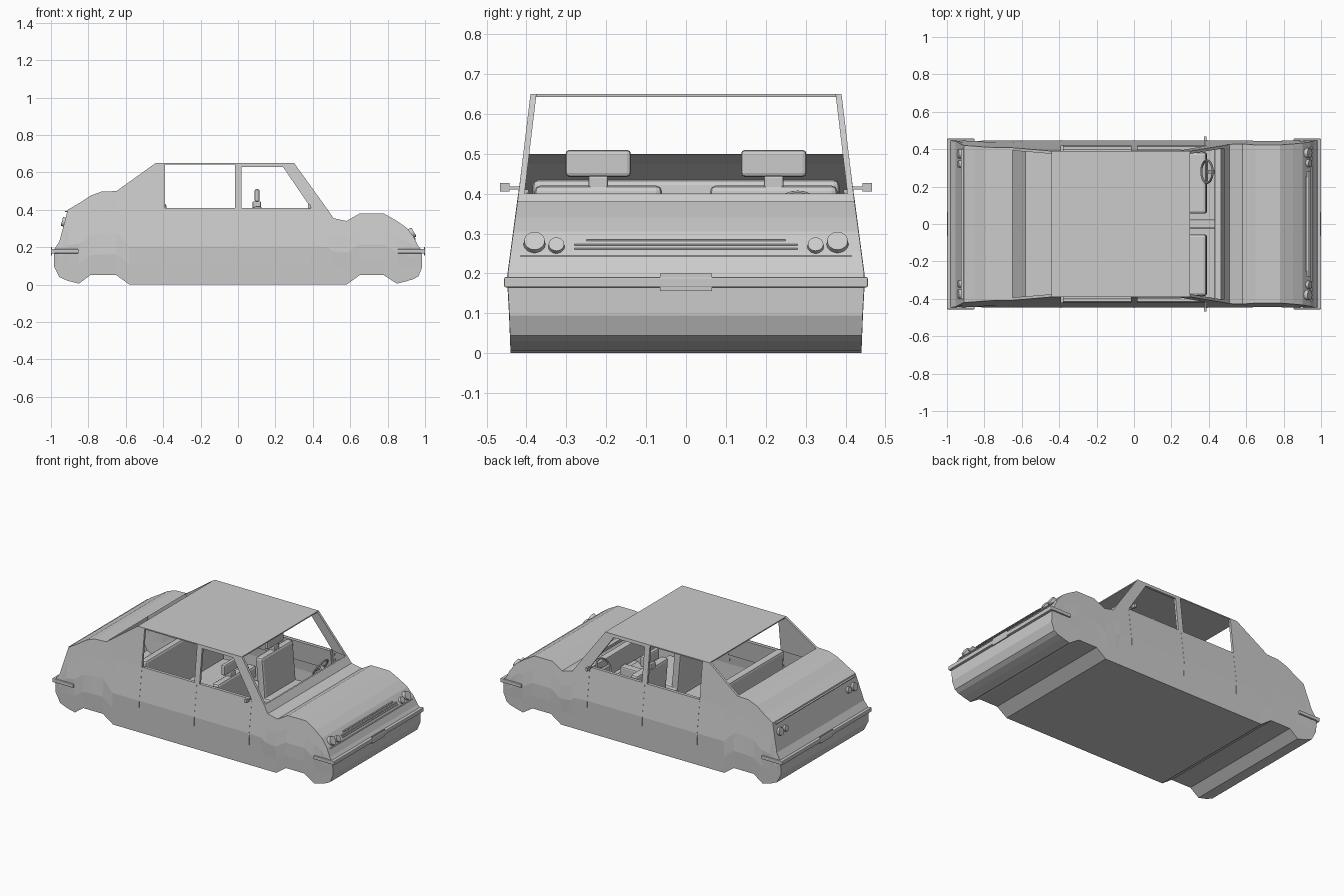
import bpy, bmesh
from math import radians, pi
from mathutils import Matrix

if "Cube" in bpy.data.objects:
    bpy.data.objects.remove(bpy.data.objects["Cube"])

# half-width of the body at a given height
WIDTH = [(0, .44), (.10, .443), (.19, .448), (.28, .436), (.40, .42), (.65, .39)]


def w(z):
    for (z0, y0), (z1, y1) in zip(WIDTH, WIDTH[1:]):
        if z <= z1:
            return y0 + (y1 - y0) * (z - z0) / (z1 - z0)
    return WIDTH[-1][1]


def finish(name, bm):
    bmesh.ops.recalc_face_normals(bm, faces=bm.faces)
    me = bpy.data.meshes.new(name)
    bm.to_mesh(me)
    bm.free()
    ob = bpy.data.objects.new(name, me)
    bpy.context.collection.objects.link(ob)
    return ob


def box(name, loc, size, tilt=0, bevel=0):
    bm = bmesh.new()
    bmesh.ops.create_cube(bm, size=1, matrix=Matrix.Translation(loc)
                          @ Matrix.Rotation(radians(tilt), 4, 'Y') @ Matrix.Diagonal((*size, 1)))
    ob = finish(name, bm)
    if bevel:
        m = ob.modifiers.new("bevel", 'BEVEL')
        m.width, m.segments = bevel, 2
    return ob


def disc(name, loc, r, depth, tilt):
    bm = bmesh.new()
    bmesh.ops.create_cone(bm, cap_ends=True, segments=24, radius1=r, radius2=r * .92, depth=depth,
                          matrix=Matrix.Translation(loc) @ Matrix.Rotation(radians(tilt), 4, 'Y'))
    return finish(name, bm)


def side_panel(name, pts, out=0.0, thick=.015):
    """x/z outline laid on both body sides, thickened inwards"""
    bm = bmesh.new()
    for s in (-1, 1):
        outer = [bm.verts.new((x, s * (w(z) + out), z)) for x, z in pts]
        inner = [bm.verts.new((x, s * (w(z) + out - thick), z)) for x, z in pts]
        bm.faces.new(outer)
        bm.faces.new(inner)
        for i in range(len(pts)):
            j = (i + 1) % len(pts)
            bm.faces.new((outer[i], outer[j], inner[j], inner[i]))
    return finish(name, bm)


# lower body: stations of x, underside z, upper z
ST = [(-.985, .10, .185), (-.955, .04, .23), (-.91, .02, .40), (-.85, .005, .435),
      (-.79, .05, .475), (-.73, .05, .497), (-.65, .05, .50), (-.58, 0, .41), (-.39, 0, .41),
      (0, 0, .41), (.39, 0, .41), (.48, 0, .40), (.51, 0, .355), (.58, 0, .34), (.65, .05, .38),
      (.78, .05, .38), (.85, .005, .34), (.90, .018, .305), (.94, .03, .255), (.965, .045, .205),
      (.985, .095, .18)]
bm = bmesh.new()
rows = 5
rings = []
for x, zb, zt in ST:
    zs = [zb + (zt - zb) * k / (rows - 1) for k in range(rows)]
    rings.append([[bm.verts.new((x, s * w(z), z)) for z in zs] for s in (-1, 1)])
for i in range(len(ST) - 1):
    (a0, a1), (b0, b1) = rings[i], rings[i + 1]
    for a, b in ((a0, b0), (a1, b1)):
        for k in range(rows - 1):
            bm.faces.new((a[k], b[k], b[k + 1], a[k + 1]))
    bm.faces.new((a0[0], b0[0], b1[0], a1[0]))
    if not -.66 < ST[i][0] < .47:          # leave the cabin open
        bm.faces.new((a0[-1], b0[-1], b1[-1], a1[-1]))
for r in (rings[0], rings[-1]):
    for k in range(rows - 1):
        bm.faces.new((r[0][k], r[0][k + 1], r[1][k + 1], r[1][k]))
finish("body_shell", bm)

# roof and pillars
box("roof", (-.07, 0, .6465), (.74, .78, .007))
side_panel("rear_pillar", [(-.65, .50), (-.44, .65), (-.39, .65), (-.39, .41), (-.58, .41)])
side_panel("middle_pillar", [(-.017, .41), (-.017, .65), (.02, .65), (.02, .41)])
side_panel("front_pillar", [(.39, .41), (.24, .63), (.24, .65), (.30, .65), (.48, .40)])
side_panel("door_header", [(.02, .63), (.02, .65), (.24, .65), (.24, .63)])

# door seams and inner door trims
for n, x in (("rear", -.39), ("middle", 0), ("front", .39)):
    for z0, z1 in ((.10, .19), (.19, .28), (.28, .40)):
        side_panel(n + "_door_seam", [(x - .002, z0), (x + .002, z0), (x + .002, z1), (x - .002, z1)],
                   .001, .003)
for n, x0, x1 in (("rear", -.38, -.01), ("front", .01, .38)):
    side_panel(n + "_door_trim", [(x0, .28), (x0, .41), (x1, .41), (x1, .28)], -.004, .02)

# bumpers, wrapping around the corners, with plates
for n, s in (("front", 1), ("rear", -1)):
    box(n + "_bumper", (s * .99, 0, .178), (.022, .912, .026), 0, .004)
    for t in (-1, 1):
        box(n + "_bumper_end", (s * .925, t * .449, .178), (.145, .014, .022), 0, .004)
    box(n + "_plate", (s * .997, 0, .178), (.006, .13, .044))

# headlights, tail lights and grille
for t in (-1, 1):
    disc("outer_headlight", (.93, t * .38, .276), .028, .024, 60)
    disc("inner_headlight", (.933, t * .325, .268), .021, .022, 60)
    disc("outer_tail_light", (-.93, t * .375, .335), .026, .024, -75)
    disc("inner_tail_light", (-.93, t * .32, .335), .020, .022, -75)
for z, half in ((.262, .28), (.272, .28), (.283, .25)):
    box("grille_bar", (.941 - (z - .255) * .8, 0, z), (.012, half * 2, .004))
box("grille_sill", (.945, 0, .244), (.012, .83, .005))
box("trunk_trim", (-.918, 0, .39), (.012, .80, .005))

# wing mirrors
for t in (-1, 1):
    box("mirror_arm", (.38, t * .43, .414), (.008, .03, .007))
    box("mirror", (.38, t * .455, .416), (.014, .024, .022))

# front seats
for t in (-1, 1):
    y = t * .22
    box("seat_cushion", (.25, y, .14), (.28, .33, .08), -4, .015)
    box("seat_back", (.115, y, .28), (.05, .32, .28), -5, .015)
    box("headrest_stem", (.10, y, .425), (.045, .05, .04), 0, .006)
    box("headrest", (.102, y, .476), (.027, .164, .068), 0, .01)

# rear bench
box("rear_cushion", (-.26, 0, .14), (.26, .76, .08), -4, .015)
box("rear_back", (-.395, 0, .28), (.05, .77, .31), -5, .015)

# cabin floor, console, dashboard
box("cabin_floor", (.04, 0, .06), (.84, .84, .01))
box("console", (.37, 0, .16), (.16, .05, .18), 0, .008)
box("dashboard", (.462, 0, .30), (.04, .82, .15), -10, .01)

# steering wheel and column
bpy.ops.mesh.primitive_torus_add(major_radius=.06, minor_radius=.006, major_segments=24,
                                 minor_segments=8, location=(.39, .28, .35), rotation=(0, radians(-60), 0))
bpy.context.object.name = "steering_wheel"
box("steering_spoke", (.39, .28, .35), (.015, .115, .006), -60)
box("steering_column", (.425, .28, .33), (.08, .02, .02), 30)
